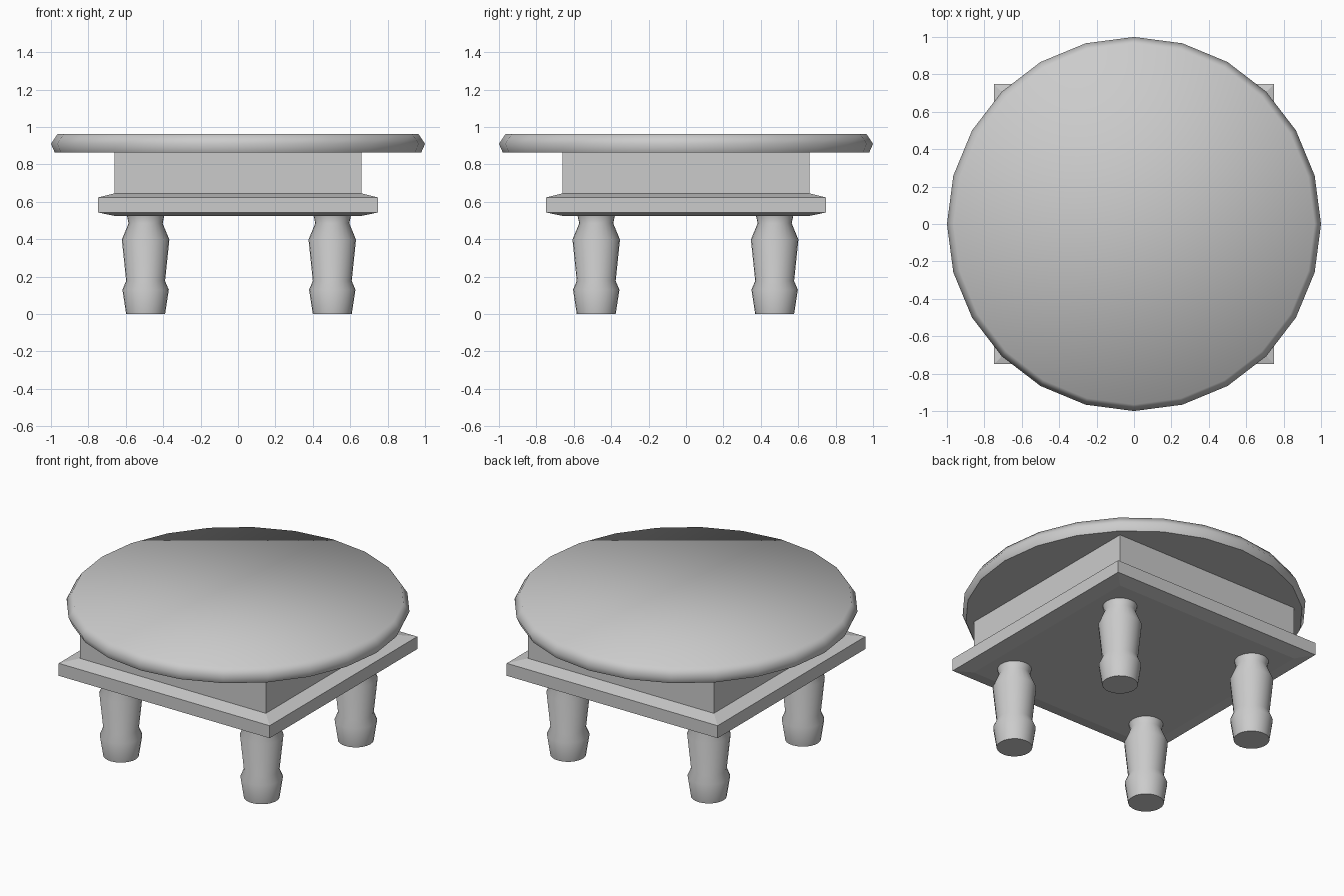
import bpy, bmesh
from math import cos, sin, pi

if "Cube" in bpy.data.objects:
    bpy.data.objects.remove(bpy.data.objects["Cube"])


def loft(name, profile, sides, phase=0.0, loc=(0, 0, 0), cap_top=True, smooth=None):
    """Stack of regular rings from (radius, z) pairs, bottom to top."""
    bm = bmesh.new()
    rings = []
    for r, z in profile:
        rings.append([bm.verts.new((r * cos(phase + 2 * pi * i / sides),
                                    r * sin(phase + 2 * pi * i / sides), z))
                      for i in range(sides)])
    for a, b in zip(rings, rings[1:]):
        for i in range(sides):
            j = (i + 1) % sides
            bm.faces.new((a[i], a[j], b[j], b[i]))
    bm.faces.new(rings[0][::-1])
    if cap_top:
        bm.faces.new(rings[-1])
    mesh = bpy.data.meshes.new(name)
    bm.to_mesh(mesh)
    bm.free()
    obj = bpy.data.objects.new(name, mesh)
    bpy.context.collection.objects.link(obj)
    obj.location = loc
    if smooth:
        bpy.ops.object.select_all(action='DESELECT')
        obj.select_set(True)
        bpy.context.view_layer.objects.active = obj
        bpy.ops.object.shade_smooth_by_angle(angle=smooth)
    return obj


# Round seat with a rim that bulges at mid height
loft("seat", [(0.98, 0.865), (1.0, 0.91), (0.965, 0.963)], 24, smooth=pi / 3)

# Square box with a chamfered plate at its foot (half widths to corner radii)
frame = [(0.66, 0.525), (0.748, 0.543), (0.748, 0.623), (0.66, 0.645), (0.66, 0.865)]
loft("square_frame", [(w * 2 ** 0.5, z) for w, z in frame], 4, phase=pi / 4)

# Four turned legs
leg = [(0.104, 0.0), (0.124, 0.13), (0.104, 0.177), (0.127, 0.398),
       (0.091, 0.485), (0.1, 0.527)]
for side, x in (("left", -0.494), ("right", 0.504)):
    for end, y in (("front", -0.48), ("back", 0.474)):
        loft(f"{end}_{side}_leg", leg, 24, loc=(x, y, 0), cap_top=False, smooth=pi / 3)
